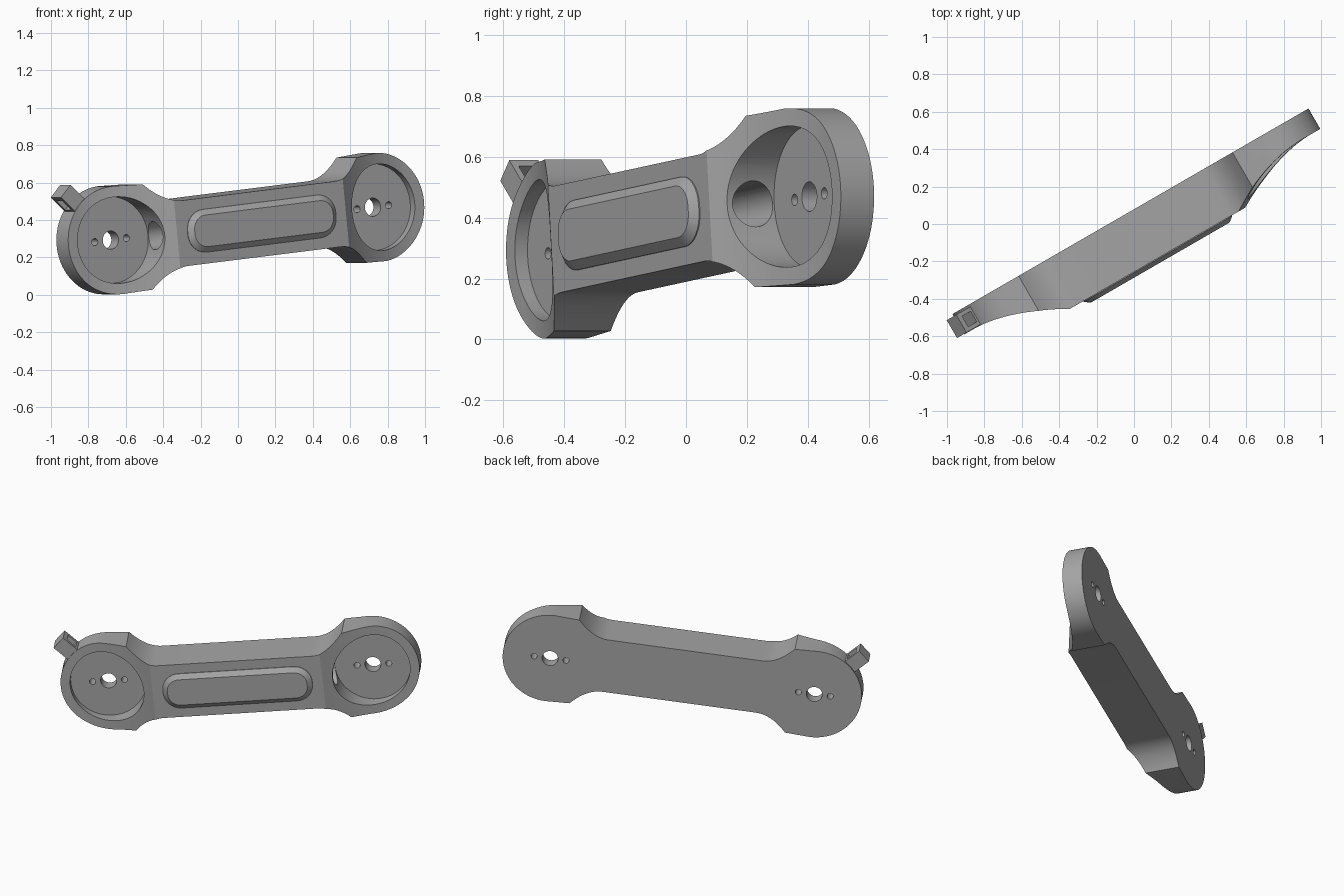
import bpy, bmesh, math
from mathutils import Matrix, Vector

if "Cube" in bpy.data.objects:
    bpy.data.objects.remove(bpy.data.objects["Cube"])

# Main dimensions: local x runs along the arm, -y is the front, z is up
HALF = 0.814       # arm centre to joint centre
R = 0.29           # joint head radius
BACK = 0.068
FRONT = 0.222
FLOOR = 0.01       # pocket floor depth
PLACE = (Matrix.Translation((0.015, 0.009, 0.381))
         @ Matrix.Rotation(math.radians(30), 4, 'Z')
         @ Matrix.Rotation(math.radians(-6.2), 4, 'Y'))

grey = bpy.data.materials.new("plastic_grey")
grey.use_nodes = True
colour = (0.38, 0.38, 0.38, 1)
grey.diffuse_color = colour
grey.node_tree.nodes["Principled BSDF"].inputs["Base Color"].default_value = colour


def finish(name, bm):
    bmesh.ops.recalc_face_normals(bm, faces=bm.faces)
    mesh = bpy.data.meshes.new(name)
    bm.to_mesh(mesh)
    bm.free()
    mesh.materials.append(grey)
    obj = bpy.data.objects.new(name, mesh)
    obj.matrix_world = PLACE
    bpy.context.collection.objects.link(obj)
    return obj


def prism(name, points, offset):
    """Extrude a closed loop of 3D points by an offset."""
    bm = bmesh.new()
    face = bm.faces.new([bm.verts.new(p) for p in points])
    ext = bmesh.ops.extrude_face_region(bm, geom=[face])
    verts = [g for g in ext["geom"] if isinstance(g, bmesh.types.BMVert)]
    bmesh.ops.translate(bm, verts=verts, vec=offset)
    return finish(name, bm)


def cylinder(name, x, radius, y0, y1, sides=48):
    ring = [(x + radius * math.cos(a), y0, radius * math.sin(a))
            for a in (2 * math.pi * i / sides for i in range(sides))]
    return prism(name, ring, (0, y1 - y0, 0))


def box(name, matrix, size):
    bm = bmesh.new()
    bmesh.ops.create_cube(bm, size=1, matrix=matrix @ Matrix.Diagonal((*size, 1)))
    return finish(name, bm)


def boolean(target, cutter, operation='DIFFERENCE'):
    mod = target.modifiers.new(operation, 'BOOLEAN')
    mod.operation = operation
    mod.solver = 'EXACT'
    mod.object = cutter
    bpy.context.view_layer.update()
    bpy.context.view_layer.objects.active = target
    with bpy.context.temp_override(object=target, active_object=target):
        bpy.ops.object.modifier_apply(modifier=mod.name)
    bpy.data.objects.remove(cutter)


# Arm outline: round heads, shoulders, concave necks (one quarter, mirrored)
quarter = []
for i in range(25):
    a = math.pi / 2 * i / 24
    quarter.append((HALF + R * math.cos(a), R * math.sin(a)))
for i in range(11):
    t = i / 10
    quarter.append((HALF - 0.15 - 0.19 * t, 0.176 + 0.107 * (1 - t) ** 2))
upper = quarter + [(-x, z) for x, z in reversed(quarter)]
outline = upper + [(x, -z) for x, z in reversed(upper[1:-1])]
body = prism("arm_body", [(x, BACK, z) for x, z in outline], (0, -0.5, 0))

# Front face sweeps down in a concave curve towards both heads
sweep = [(HALF + 0.4, 0.058)]
for i in range(21):
    t = i / 20
    sweep.append((HALF + 0.2 - 0.49 * t, 0.058 + (FRONT - 0.058) * t ** 1.8))
sweep += [(-x, d) for x, d in reversed(sweep)]
side = [(x, -0.5, -d) for x, d in sweep]
side = [(x, -d, -0.5) for x, d in sweep]
side += [(-HALF - 0.4, 0.2, -0.5), (HALF + 0.4, 0.2, -0.5)]
boolean(body, prism("side_profile", side, (0, 0, 1)), 'INTERSECT')

# Pockets, shaft holes and screw holes in both heads
for s in (-1, 1):
    c = s * HALF
    boolean(body, cylinder("pocket", c, 0.232, -FLOOR, -0.5, 64))
    boolean(body, cylinder("shaft_hole", c, 0.049, -0.3, 0.3, 32))
    for k in (-1, 1):
        boolean(body, cylinder("screw_hole", c + k * 0.098, 0.019, -0.3, 0.3, 20))

# Cable tunnel joining the pockets
tunnel = [(-HALF, -0.092 + 0.076 * math.cos(a), 0.076 * math.sin(a))
          for a in (2 * math.pi * i / 32 for i in range(32))]
boolean(body, prism("cable_tunnel", tunnel, (2 * HALF, 0, 0)))


# Raised front panel with a chamfered rim
def rounded(half_x, half_z, radius, d):
    loop = []
    for q, (sx, sz) in enumerate(((1, 1), (-1, 1), (-1, -1), (1, -1))):
        for i in range(9):
            a = math.pi / 2 * (q + i / 8)
            loop.append((sx * (half_x - radius) + radius * math.cos(a), -d,
                         sz * (half_z - radius) + radius * math.sin(a)))
    return loop


bm = bmesh.new()
rings = [[bm.verts.new(p) for p in rounded(*args)] for args in
         ((0.46, 0.115, 0.105, FRONT - 0.01), (0.46, 0.115, 0.105, FRONT + 0.004),
          (0.43, 0.085, 0.075, FRONT + 0.027))]
for lo, hi in zip(rings, rings[1:]):
    for i in range(len(lo)):
        j = (i + 1) % len(lo)
        bm.faces.new((lo[i], lo[j], hi[j], hi[i]))
bm.faces.new(rings[0])
bm.faces.new(rings[-1])
panel = finish("front_panel", bm)

# Small cable loop on the rim of the right head
radial = Matrix.Translation((-HALF, 0, 0)) @ Matrix.Rotation(math.radians(-133), 4, 'Y')
clip = box("cable_loop", radial @ Matrix.Translation((0.338, 0, 0)), (0.125, 0.11, 0.09))
boolean(clip, box("loop_slot", radial @ Matrix.Translation((0.335, 0, 0)), (0.07, 0.065, 0.3)))

# Smooth curved walls while keeping edges crisp
for obj in (body, panel, clip):
    bpy.ops.object.select_all(action='DESELECT')
    obj.select_set(True)
    bpy.context.view_layer.objects.active = obj
    bpy.ops.object.shade_smooth_by_angle(angle=math.radians(25))
